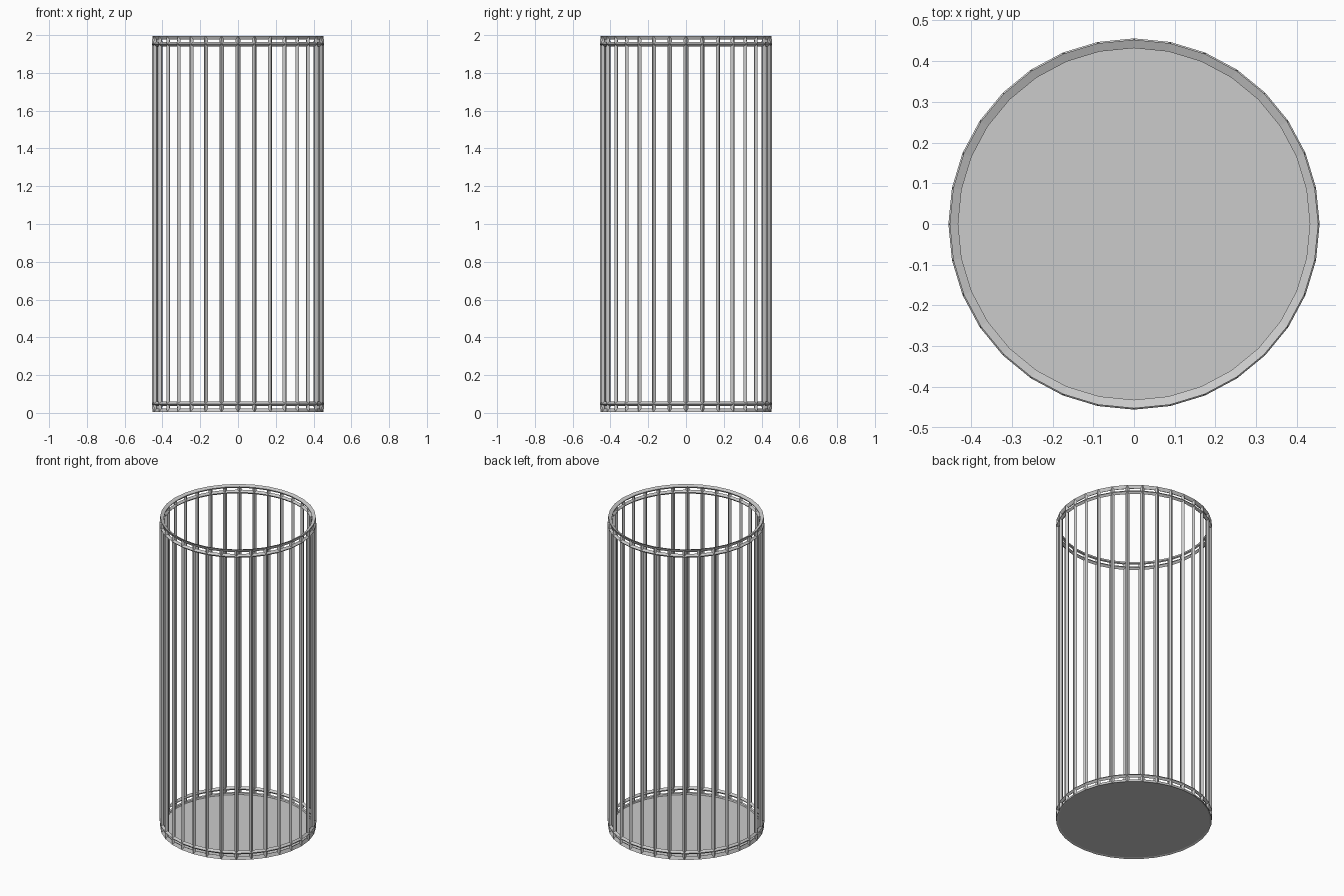
import bpy
import bmesh
import math

if "Cube" in bpy.data.objects:
    bpy.data.objects.remove(bpy.data.objects["Cube"])

SIDES = 32
RADIUS = 0.444      # centre line of the bars
BAR = 0.024         # bar thickness
LEVELS = [0.012, 0.048, 1.952, 1.988]   # heights of the four hoops

grey = bpy.data.materials.new("grey metal")
grey.diffuse_color = (0.6, 0.6, 0.6, 1.0)
grey.use_nodes = True
grey.node_tree.nodes["Principled BSDF"].inputs["Base Color"].default_value = grey.diffuse_color


def make_object(name, bm):
    bmesh.ops.recalc_face_normals(bm, faces=bm.faces[:])
    mesh = bpy.data.meshes.new(name)
    bm.to_mesh(mesh)
    bm.free()
    mesh.materials.append(grey)
    obj = bpy.data.objects.new(name, mesh)
    bpy.context.collection.objects.link(obj)
    return obj


def ring(bm, radius, z):
    step = 2 * math.pi / SIDES
    return [bm.verts.new((radius * math.sin(i * step), radius * math.cos(i * step), z))
            for i in range(SIDES)]


# Cage: a capped cylinder with hoops, turned into bars
bm = bmesh.new()
rings = [ring(bm, RADIUS, z) for z in LEVELS]
for low, high in zip(rings, rings[1:]):
    for i in range(SIDES):
        j = (i + 1) % SIDES
        bm.faces.new((low[i], low[j], high[j], high[i]))
bm.faces.new(rings[0])
bm.faces.new(rings[-1])
cage = make_object("basket_cage", bm)
wire = cage.modifiers.new("bars", 'WIREFRAME')
wire.thickness = BAR
wire.offset = 0.0
wire.use_even_offset = True
wire.use_replace = True

# Floor: flat disc closing the bottom hoop
bm = bmesh.new()
bm.faces.new(ring(bm, RADIUS, LEVELS[0] - 0.004))
floor = make_object("basket_floor", bm)
# Floor normal faces up
if floor.data.polygons[0].normal.z < 0:
    floor.data.flip_normals()
